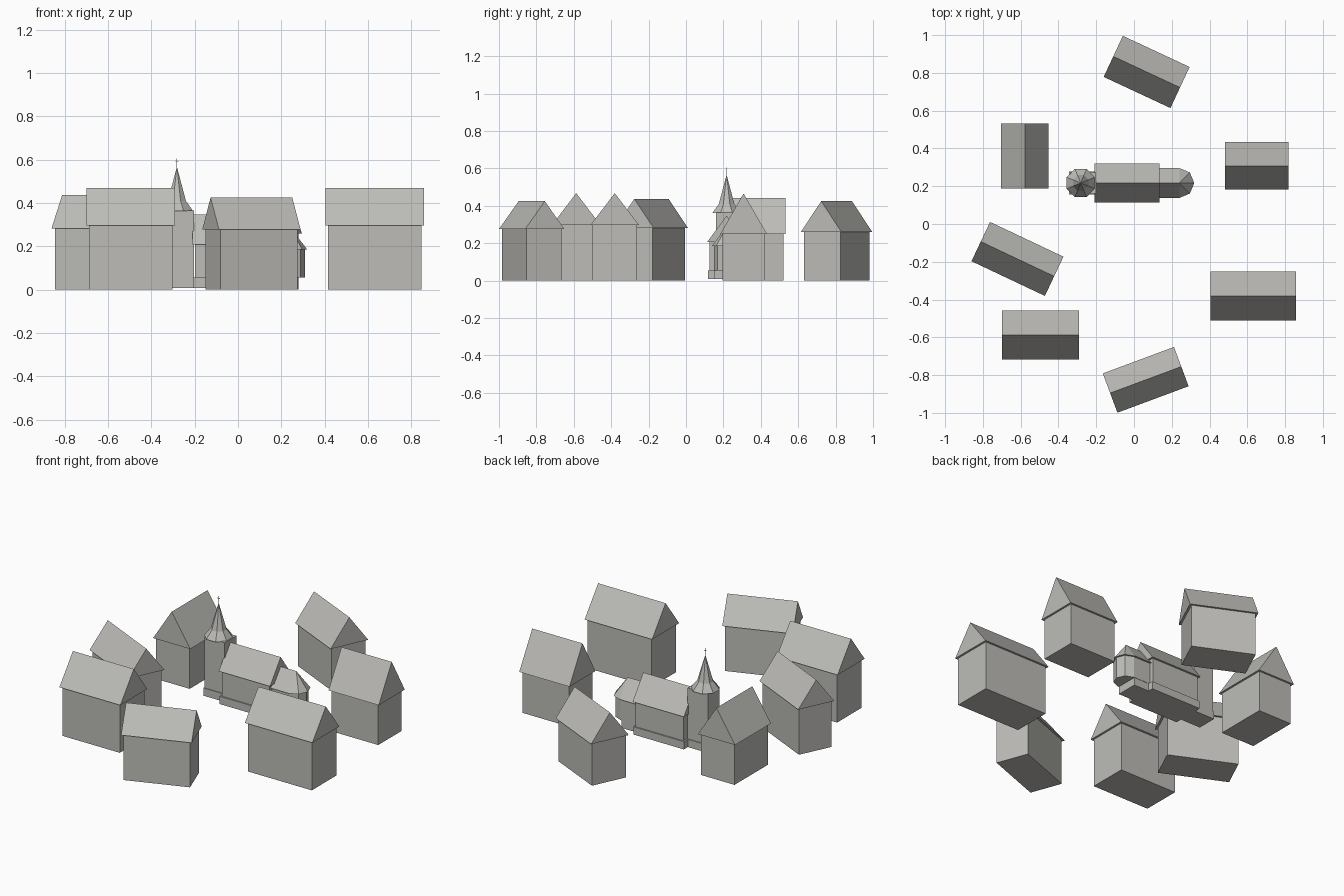
import bpy, bmesh, math
from mathutils import Matrix, Vector

if "Cube" in bpy.data.objects:
    bpy.data.objects.remove(bpy.data.objects["Cube"], do_unlink=True)

stone = bpy.data.materials.new("warm_grey")
stone.use_nodes = True
COLOR = (0.51, 0.505, 0.48, 1)
stone.diffuse_color = COLOR
stone.node_tree.nodes["Principled BSDF"].inputs["Base Color"].default_value = COLOR


def finish(name, bm, place=Matrix()):
    bmesh.ops.recalc_face_normals(bm, faces=bm.faces)
    mesh = bpy.data.meshes.new(name)
    bm.to_mesh(mesh)
    bm.free()
    mesh.materials.append(stone)
    obj = bpy.data.objects.new(name, mesh)
    obj.matrix_world = place
    bpy.context.collection.objects.link(obj)
    return obj


def box(name, x, y, z, place=Matrix()):
    """Box from (low, high) pairs."""
    bm = bmesh.new()
    bmesh.ops.create_cube(bm, size=1)
    for v in bm.verts:
        v.co = [sum(r) / 2 + c * (r[1] - r[0]) for r, c in zip((x, y, z), v.co)]
    return finish(name, bm, place)


def gable_roof(name, length, width, eave, ridge, place):
    """Closed triangular prism with its ridge along local x."""
    bm = bmesh.new()
    ends = []
    for x in (-length / 2, length / 2):
        ends.append([bm.verts.new(p) for p in
                     ((x, -width / 2, eave), (x, width / 2, eave), (x, 0, ridge))])
        bm.faces.new(ends[-1])
    for i in range(3):
        j = (i + 1) % 3
        bm.faces.new((ends[0][i], ends[0][j], ends[1][j], ends[1][i]))
    return finish(name, bm, place)


def at(x, y, degrees=0):
    return Matrix.Translation((x, y, 0)) @ Matrix.Rotation(math.radians(degrees), 4, "Z")


OVERHANG = 0.012


def gabled_building(name, place, length, width, eave, ridge, bottom=0):
    hx, hy = length / 2 - OVERHANG, width / 2 - OVERHANG
    box(name + "_walls", (-hx, hx), (-hy, hy), (bottom, eave), place)
    gable_roof(name + "_roof", length, width, eave, ridge, place)


# Ring of houses: x, y, turn, roof length, roof width, eave, ridge
houses = {
    "north_house": (0.067, 0.805, -25, 0.39, 0.24, 0.26, 0.425),
    "northwest_house": (-0.578, 0.36, 90, 0.345, 0.25, 0.25, 0.443),
    "west_house": (-0.617, -0.185, -25.3, 0.43, 0.23, 0.282, 0.437),
    "southwest_house": (-0.495, -0.587, 0, 0.41, 0.26, 0.297, 0.468),
    "south_house": (0.062, -0.825, 20.4, 0.402, 0.222, 0.277, 0.425),
    "southeast_house": (0.631, -0.381, 0, 0.454, 0.26, 0.297, 0.468),
    "east_house": (0.65, 0.308, 0, 0.338, 0.25, 0.25, 0.466),
}
for name, (x, y, turn, length, width, eave, ridge) in houses.items():
    gabled_building(name, at(x, y, turn), length, width, eave, ridge)

# Church nave with its plinths
CY = 0.217
PLINTH = (0.008, 0.055)
gabled_building("nave", at(-0.037, CY), 0.345, 0.206, 0.208, 0.347, PLINTH[1])
box("nave_plinth", (-0.207, 0.133), (CY - 0.099, CY + 0.099), PLINTH)
box("choir_plinth", (0.133, 0.235), (CY - 0.066, CY + 0.066), PLINTH)


# Choir with a half-octagon end
def choir_outline(radius):
    arc = [(0.24 + radius * math.cos(a), CY + radius * math.sin(a))
           for a in (math.radians(d) for d in range(-90, 91, 45))]
    return [(0.12, CY - radius)] + arc + [(0.12, CY + radius)]


bm = bmesh.new()
face = bm.faces.new([bm.verts.new((x, y, PLINTH[1])) for x, y in choir_outline(0.068)])
grown = bmesh.ops.extrude_face_region(bm, geom=[face], use_keep_orig=True)
for v in grown["geom"]:
    if isinstance(v, bmesh.types.BMVert):
        v.co.z = 0.185
finish("choir_walls", bm)

bm = bmesh.new()
rim = [bm.verts.new((x, y, 0.185)) for x, y in choir_outline(0.079)]
back, peak = bm.verts.new((0.12, CY, 0.29)), bm.verts.new((0.24, CY, 0.29))
bm.faces.new(rim)
bm.faces.new((rim[0], rim[1], peak, back))
bm.faces.new((rim[-1], back, peak, rim[-2]))
bm.faces.new((rim[0], back, rim[-1]))
for a, b in zip(rim[1:-2], rim[2:-1]):
    bm.faces.new((a, b, peak))
finish("choir_roof", bm)

# Square tower
TX = -0.282
box("tower_walls", (TX - 0.056, TX + 0.08), (CY - 0.056, CY + 0.056), (PLINTH[1], 0.365))
box("tower_plinth", (TX - 0.061, TX + 0.08), (CY - 0.061, CY + 0.061), PLINTH)

# Flared octagonal spire
bm = bmesh.new()
rings = []
for radius, z in ((0.081, 0.363), (0.045, 0.41)):
    rings.append([bm.verts.new((radius * math.cos(a), radius * math.sin(a), z))
                  for a in (math.radians(22.5 + 45 * i) for i in range(8))])
tip = bm.verts.new((0, 0, 0.567))
bm.faces.new(rings[0])
for i in range(8):
    j = (i + 1) % 8
    bm.faces.new((rings[0][i], rings[0][j], rings[1][j], rings[1][i]))
    bm.faces.new((rings[1][i], rings[1][j], tip))
finish("tower_spire", bm, at(TX, CY))

# Thin cross on the spire
T = 0.0015
box("spire_pole", (-T, T), (-T, T), (0.555, 0.605), at(TX, CY))
box("spire_crossbar", (-0.007, 0.007), (-T, T), (0.591, 0.594), at(TX, CY))
